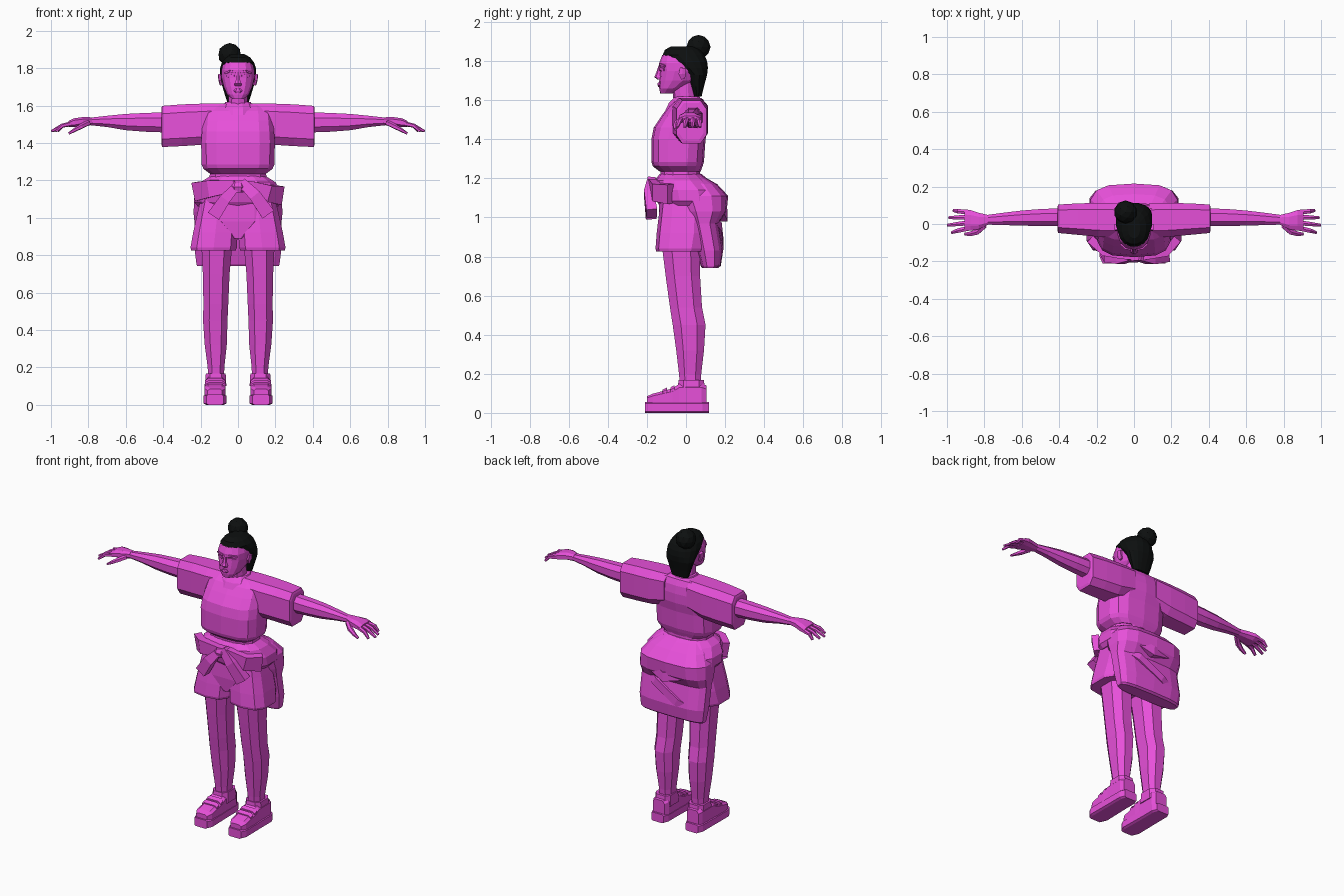
import bpy, bmesh, math
from mathutils import Vector


def material(name, rgb):
    m = bpy.data.materials.new(name)
    m.diffuse_color = (*rgb, 1)
    return m


PINK = material("magenta", (0.80, 0.08, 0.70))
BLACK = material("black hair", (0.004, 0.005, 0.005))


def finish(name, bm, mat, mirror=False):
    bmesh.ops.recalc_face_normals(bm, faces=bm.faces)
    me = bpy.data.meshes.new(name)
    bm.to_mesh(me)
    bm.free()
    me.materials.append(mat)
    ob = bpy.data.objects.new(name, me)
    bpy.context.collection.objects.link(ob)
    if mirror:
        ob.modifiers.new("Mirror", 'MIRROR')
    return ob


def skin(bm, rings):
    """Join rings of points into a closed tube."""
    rows = [[bm.verts.new(p) for p in r] for r in rings]
    n = len(rows[0])
    for a, b in zip(rows, rows[1:]):
        for i in range(n):
            j = (i + 1) % n
            bm.faces.new((a[i], a[j], b[j], b[i]))
    bm.faces.new(rows[0])
    bm.faces.new(rows[-1])


def section(n, e):
    """Unit cross-section: e = 1 is round, smaller is boxier."""
    pts = []
    for i in range(n):
        t = 2 * math.pi * (i + 0.5) / n
        pts.append([math.copysign(abs(f) ** e, f) for f in (math.cos(t), math.sin(t))])
    mu, mv = max(p[0] for p in pts), max(p[1] for p in pts)
    return [(u / mu, v / mv) for u, v in pts]


def loft(name, rows, mat=PINK, n=12, e=0.75, axis='z', mirror=False):
    """rows: (position, a0, a1, b0, b1) extents of each section along the axis."""
    bm = bmesh.new()
    rings = []
    for h, a0, a1, b0, b1 in rows:
        ring = []
        for u, v in section(n, e):
            a, b = (a0 + a1 + u * (a1 - a0)) / 2, (b0 + b1 + v * (b1 - b0)) / 2
            ring.append({'z': (a, b, h), 'x': (h, a, b), 'y': (a, h, b)}[axis])
        rings.append(ring)
    skin(bm, rings)
    return finish(name, bm, mat, mirror)


def strip(name, path, width, thick, side=(0, 1, 0), n=4, mirror=False):
    """Flat band along a path; its thickness runs along side."""
    bm = bmesh.new()
    pts = [Vector(p) for p in path]
    rings = []
    for i, p in enumerate(pts):
        d = (pts[min(i + 1, len(pts) - 1)] - pts[max(i - 1, 0)]).normalized()
        s = Vector(side)
        s = (s - d * s.dot(d)).normalized()
        w = d.cross(s)
        k = width[i] if isinstance(width, tuple) else width
        q = thick[i] if isinstance(thick, tuple) else thick
        rings.append([p + w * u * k / 2 + s * v * q / 2 for u, v in section(n, 0.8)])
    skin(bm, rings)
    return finish(name, bm, PINK, mirror)


# Head and neck
loft("head", [(1.635, -.032, .032, -.132, -.07), (1.66, -.058, .058, -.137, -.02),
              (1.70, -.076, .076, -.137, .05), (1.75, -.088, .088, -.133, .08),
              (1.79, -.088, .088, -.137, .08), (1.83, -.076, .076, -.122, .06),
              (1.855, -.05, .05, -.085, .03)], n=14, e=0.85)
loft("neck", [(1.55, -.065, .065, -.07, .055), (1.61, -.052, .052, -.065, .05),
              (1.70, -.05, .05, -.075, .05)], n=10, e=0.9)
# Nose, lips, brows, eyelids, ears
loft("nose", [(1.705, -.017, .017, -.145, -.125), (1.718, -.019, .019, -.162, -.12),
              (1.735, -.011, .011, -.155, -.12), (1.78, -.007, .007, -.139, -.12)], n=6)
loft("lips", [(1.668, -.014, .014, -.142, -.12), (1.678, -.024, .024, -.146, -.12),
              (1.69, -.012, .012, -.144, -.12)], n=8)
strip("brow", [(.014, -.132, 1.777), (.042, -.130, 1.784), (.068, -.106, 1.774)],
      .010, .014, mirror=True)
strip("eyelid", [(.02, -.13, 1.757), (.04, -.125, 1.761), (.06, -.11, 1.756)],
      .014, .012, mirror=True)
strip("ear", [(.088, -.015, 1.71), (.096, -.02, 1.735), (.098, -.015, 1.765)],
      (.02, .036, .032), .018, side=(1, 0, 0), n=6, mirror=True)

# Hair: swept back cap, nape and bun
loft("hair", [(1.62, -.058, .058, .04, .08), (1.67, -.074, .074, .025, .092),
              (1.73, -.092, .092, .005, .108), (1.765, -.096, .096, -.045, .112),
              (1.80, -.096, .096, -.085, .108), (1.83, -.086, .086, -.120, .095),
              (1.858, -.064, .064, -.108, .07), (1.876, -.032, .032, -.075, .03)],
     BLACK, n=16, e=0.9)
bm = bmesh.new()
bmesh.ops.create_icosphere(bm, subdivisions=2, radius=.062)
for v in bm.verts:
    v.co = v.co + Vector((-.045, .064, 1.872))
finish("hair_bun", bm, BLACK)

# Shirt
loft("shirt", [(1.235, -.15, .15, -.135, .075), (1.262, -.185, .185, -.170, .085),
               (1.285, -.195, .195, -.177, .092), (1.40, -.197, .197, -.177, .10),
               (1.46, -.193, .193, -.165, .113), (1.52, -.187, .187, -.125, .113),
               (1.57, -.182, .182, -.088, .105), (1.605, -.165, .165, -.045, .088),
               (1.612, -.07, .07, -.03, .07)], n=14, e=0.65)
loft("collar", [(1.55, -.09, .09, -.105, .08), (1.585, -.088, .088, -.088, .08),
                (1.618, -.068, .068, -.055, .07)], n=12, e=0.9)
loft("sleeve", [(.08, -.07, .11, 1.42, 1.612), (.19, -.068, .113, 1.39, 1.610),
                (.30, -.058, .110, 1.383, 1.606), (.405, -.048, .104, 1.378, 1.598),
                (.41, -.035, .09, 1.395, 1.585)], axis='x', n=8, e=0.55, mirror=True)
loft("waist", [(1.17, -.16, .16, -.13, .075), (1.25, -.148, .148, -.13, .072)], n=12)

# Arms and hands
loft("arm", [(.36, -.012, .085, 1.455, 1.565), (.50, -.012, .08, 1.46, 1.560),
             (.60, -.008, .072, 1.468, 1.555), (.70, -.006, .06, 1.485, 1.545),
             (.79, -.003, .048, 1.495, 1.535)], axis='x', n=8, e=0.9, mirror=True)
loft("palm", [(.78, -.004, .048, 1.495, 1.537), (.83, -.028, .06, 1.492, 1.538),
              (.875, -.036, .075, 1.485, 1.532), (.905, -.036, .078, 1.485, 1.518)],
     axis='x', n=8, mirror=True)
for i, (y0, y1, tip) in enumerate([(-.024, -.046, .975), (.006, -.006, .998),
                                   (.036, .034, .99), (.064, .072, .965)]):
    strip("finger_%d" % (i + 1), [(.89, y0, 1.503), (.94, (y0 + y1) / 2, 1.492), (tip, y1, 1.462)],
          (.026, .023, .014), (.026, .022, .013), side=(0, 0, 1), n=6, mirror=True)
strip("thumb", [(.80, -.008, 1.508), (.84, -.042, 1.488), (.875, -.053, 1.468), (.905, -.054, 1.450)],
      (.03, .03, .024, .014), (.03, .028, .02, .013), side=(0, 0, 1), n=6, mirror=True)

# Shorts
loft("shorts_hips", [(.89, -.03, .03, -.13, .09), (.98, -.205, .205, -.140, .12),
                     (1.08, -.205, .205, -.138, .12), (1.20, -.17, .17, -.13, .08)],
     n=12, e=0.65)
loft("shorts_leg", [(.825, .012, .25, -.152, .09), (.84, .006, .254, -.156, .095),
                    (.92, .002, .240, -.150, .11), (1.02, .002, .218, -.138, .11),
                    (1.12, .01, .195, -.125, .09)], n=10, e=0.65, mirror=True)

# Legs
loft("leg", [(.13, .075, .160, -.03, .075), (.20, .073, .162, -.036, .078),
             (.32, .060, .178, -.05, .092), (.45, .056, .187, -.068, .100),
             (.54, .052, .185, -.082, .082), (.70, .045, .188, -.104, .072),
             (.86, .030, .196, -.124, .072)], n=8, e=0.8, mirror=True)

# Shoes: sole, upper and ankle cuff
loft("shoe_sole", [(-.21, .078, .168, 0, .055), (-.175, .062, .184, 0, .055),
                   (.0, .066, .182, 0, .055), (.085, .066, .182, 0, .055),
                   (.117, .08, .168, 0, .055)], axis='y', n=8, e=0.3, mirror=True)
loft("shoe_upper", [(-.20, .085, .162, .03, .085), (-.17, .068, .178, .03, .098),
                    (-.07, .066, .178, .03, .125), (-.035, .068, .176, .03, .148),
                    (.08, .068, .176, .03, .15), (.105, .082, .164, .03, .14)],
     axis='y', n=8, e=0.45, mirror=True)
loft("shoe_cuff", [(.10, .062, .176, -.045, .098), (.168, .066, .172, -.038, .092)],
     n=8, e=0.6, mirror=True)
for i, y in enumerate((-.12, -.08)):
    loft("shoe_strap_%d" % i, [(y, .068, .176, .06, .118 + i * .012),
                               (y + .022, .067, .177, .06, .130 + i * .012)],
         axis='y', n=8, e=0.45, mirror=True)

# Jacket tied around the waist: hip roll, back drape and folds
loft("jacket_roll", [(1.06, -.215, .215, -.135, .17), (1.085, -.235, .235, -.152, .19),
                     (1.14, -.232, .232, -.165, .185), (1.19, -.200, .200, -.160, .12),
                     (1.222, -.150, .150, -.135, .08)], n=14, e=0.8)
loft("jacket_drape", [(.742, -.218, .218, .082, .165), (.752, -.222, .222, .075, .178),
                      (.83, -.232, .232, .05, .19), (.97, -.232, .232, .02, .168),
                      (1.03, -.238, .238, -.02, .208), (1.11, -.232, .232, -.06, .216),
                      (1.17, -.190, .190, -.06, .16), (1.21, -.14, .14, -.06, .09)],
     n=14, e=0.65)
strip("jacket_fold_upper", [(-.20, .10, 1.12), (-.10, .175, 1.04), (.02, .196, 1.01),
                            (.12, .175, 1.05), (.20, .10, 1.13)], .06, .035)
strip("jacket_fold_lower", [(.215, .11, 1.02), (.10, .168, .95), (-.06, .178, .86),
                            (-.20, .14, .79)], .05, .03)

# Jacket sleeves knotted in front
strip("jacket_tie_right", [(.225, -.08, 1.12), (.16, -.152, 1.13), (.06, -.168, 1.165),
                           (-.02, -.175, 1.175)], (.10, .09, .065, .05), .045)
strip("jacket_tie_left", [(-.225, -.08, 1.14), (-.15, -.15, 1.155), (-.06, -.165, 1.165),
                          (.03, -.172, 1.17)], (.10, .09, .07, .05), .045)
strip("jacket_cuff_right", [(.02, -.175, 1.19), (.09, -.19, 1.12), (.16, -.175, 1.02)],
      (.05, .065, .075), (.04, .05, .055))
strip("jacket_cuff_left", [(-.02, -.178, 1.155), (-.07, -.188, 1.10), (-.13, -.178, 1.01)],
      (.045, .06, .07), (.04, .05, .055))
loft("jacket_knot", [(1.135, -.03, .03, -.195, -.14), (1.165, -.04, .04, -.205, -.14),
                     (1.195, -.03, .03, -.192, -.14)], n=8)
